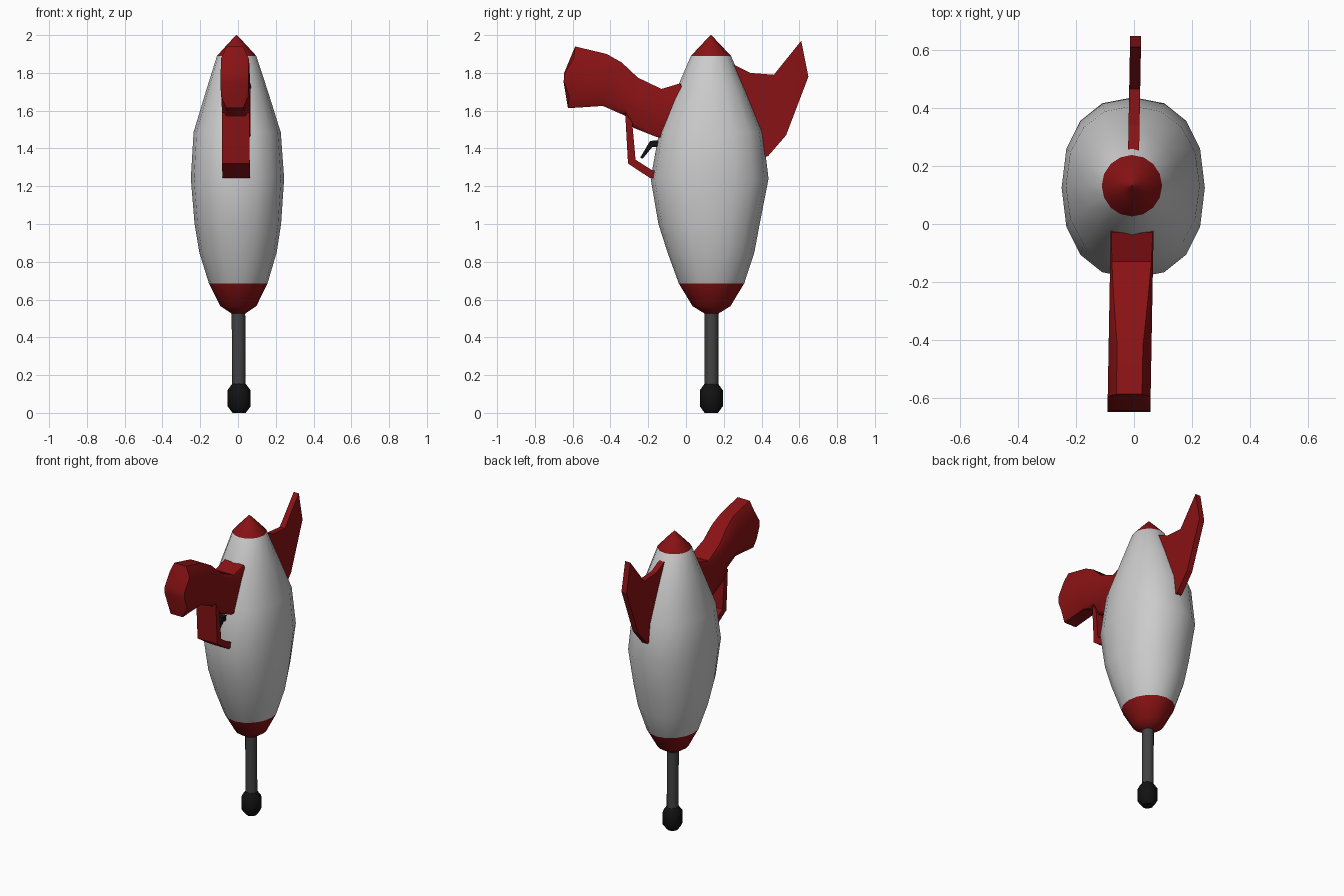
import bpy, bmesh, math

if "Cube" in bpy.data.objects:
    bpy.data.objects.remove(bpy.data.objects["Cube"])


def material(name, r, g, b):
    m = bpy.data.materials.new(name)
    m.diffuse_color = (r, g, b, 1)
    m.use_nodes = True
    m.node_tree.nodes["Principled BSDF"].inputs["Base Color"].default_value = m.diffuse_color
    return m


RED = material("red", 0.25, 0.006, 0.007)
WHITE = material("off_white", 0.6, 0.6, 0.6)
GREY = material("dark_grey", 0.055, 0.055, 0.055)
BLACK = material("black", 0.006, 0.006, 0.006)


def finish(bm, name, mats, angle=None, rule=None):
    bmesh.ops.recalc_face_normals(bm, faces=bm.faces)
    if rule:
        for f in bm.faces:
            f.material_index = rule(f.calc_center_median())
    me = bpy.data.meshes.new(name)
    bm.to_mesh(me)
    bm.free()
    for m in mats:
        me.materials.append(m)
    ob = bpy.data.objects.new(name, me)
    bpy.context.collection.objects.link(ob)
    if angle:
        bpy.ops.object.select_all(action='DESELECT')
        ob.select_set(True)
        bpy.context.view_layer.objects.active = ob
        bpy.ops.object.shade_smooth_by_angle(angle=math.radians(angle))
    return ob


def loft(name, rings, mats, angle=None, rule=None):
    """Skin a list of equal-length point rings and cap both ends."""
    bm = bmesh.new()
    vs = [[bm.verts.new(p) for p in ring] for ring in rings]
    n = len(vs[0])
    for a, b in zip(vs, vs[1:]):
        for i in range(n):
            j = (i + 1) % n
            bm.faces.new((a[i], a[j], b[j], b[i]))
    bm.faces.new(vs[0])
    bm.faces.new(vs[-1])
    return finish(bm, name, mats, angle, rule)


def lathe_ring(z, rx, ry, y=0.13, n=16, power=1.0):
    """Horizontal (super)ellipse; the axis leans very slightly in x."""
    pts = []
    for i in range(n):
        t = 2 * math.pi * i / n
        c, s = math.cos(t), math.sin(t)
        pts.append((0.006 - 0.007 * z + rx * math.copysign(abs(c) ** power, c),
                    y + ry * math.copysign(abs(s) ** power, s), z))
    return pts


def lean(y):
    """Centre line of grip and fin in x."""
    return -0.006 + 0.018 * y


def plate(name, profile, half, mat):
    """Extrude a (y, z) outline sideways."""
    rings = [[(lean(y) + s * half, y, z) for y, z in profile] for s in (-1, 1)]
    return loft(name, rings, [mat])


# Body with red nose and red lower collar: z, rx, ry, centre y, power
body = [(0.525, 0.035, 0.035, 0.135, 1), (0.565, 0.095, 0.10, 0.135, 1),
        (0.685, 0.155, 0.173, 0.135, 1), (0.85, 0.205, 0.23, 0.132, 0.95),
        (1.0, 0.229, 0.268, 0.122, 0.9), (1.24, 0.247, 0.312, 0.125, 0.87),
        (1.485, 0.231, 0.275, 0.132, 0.9), (1.70, 0.165, 0.188, 0.132, 0.95),
        (1.89, 0.104, 0.106, 0.132, 1), (1.955, 0.045, 0.045, 0.132, 1),
        (2.0, 0.002, 0.002, 0.132, 1)]
loft("body", [lathe_ring(z, rx, ry, y, 16, p) for z, rx, ry, y, p in body],
     [WHITE, RED], 40, lambda c: 1 if c.z < 0.685 or c.z > 1.89 else 0)

# Barrel rod and muzzle tip
loft("barrel", [lathe_ring(z, 0.036, 0.036, 0.135, 12) for z in (0.13, 0.54)],
     [GREY], 40)
loft("muzzle_tip", [lathe_ring(z, r, r, 0.134, 8) for z, r in
                    ((0.0, 0.035), (0.035, 0.061), (0.12, 0.061), (0.155, 0.035))],
     [BLACK], 40)

# Grip: top and bottom points of each station, bevel share
stations = [((-0.645, 1.80), (-0.648, 1.75), 0.1),
            ((-0.587, 1.94), (-0.625, 1.613), 0.2),
            ((-0.42, 1.90), (-0.44, 1.625), 0.2),
            ((-0.34, 1.855), (-0.315, 1.57), 0.15),
            ((-0.255, 1.775), (-0.28, 1.51), 0.1),
            ((-0.13, 1.715), (-0.155, 1.46), 0.04),
            ((-0.03, 1.745), (-0.04, 1.45), 0.02),
            ((0.0, 1.68), (0.0, 1.45), 0.02)]
rings = []
for (yt, zt), (yb, zb), bev in stations:
    ring = []
    for u, v in ((1, bev), (1, 1 - bev), (1 - 2 * bev, 1), (2 * bev - 1, 1),
                 (-1, 1 - bev), (-1, bev), (2 * bev - 1, 0), (1 - 2 * bev, 0)):
        y = yb + (yt - yb) * v
        ring.append((lean(y) + 0.074 * u, y, zb + (zt - zb) * v))
    rings.append(ring)
loft("grip", rings, [RED], 40)

# Trigger guard and trigger
plate("trigger_guard", [(-0.322, 1.59), (-0.307, 1.32), (-0.19, 1.243),
                        (-0.14, 1.243), (-0.14, 1.275), (-0.18, 1.285),
                        (-0.267, 1.34), (-0.285, 1.54)], 0.073, RED)
plate("trigger", [(-0.242, 1.352), (-0.19, 1.44), (-0.10, 1.445),
                  (-0.10, 1.405), (-0.178, 1.408), (-0.23, 1.345)], 0.025, BLACK)

# Rear fin
plate("rear_fin", [(0.20, 1.87), (0.26, 1.84), (0.34, 1.80), (0.465, 1.79),
                   (0.61, 1.97), (0.648, 1.78), (0.53, 1.47), (0.435, 1.36),
                   (0.38, 1.34), (0.36, 1.48)], 0.019, RED)
